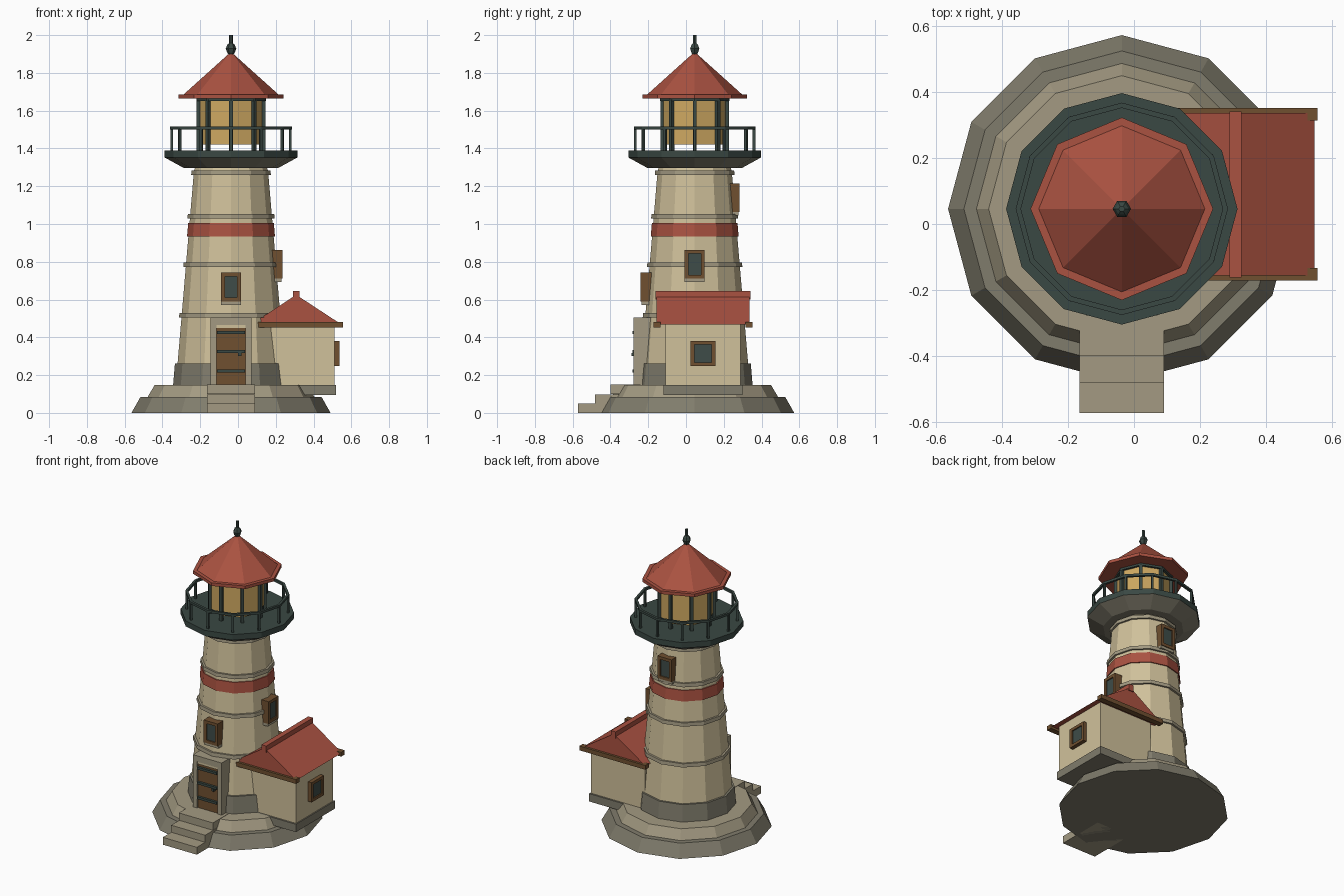
import bpy, bmesh, math
from mathutils import Matrix, Vector

cube = bpy.data.objects.get("Cube")
if cube:
    bpy.data.objects.remove(cube, do_unlink=True)

CX, CY = -0.037, 0.046      # tower axis
AX, AY = 0.308, 0.09        # annex centre


def material(name, rgb):
    m = bpy.data.materials.new(name)
    lin = [((c / 255 + 0.055) / 1.055) ** 2.4 for c in rgb] + [1]
    m.use_nodes = True
    m.diffuse_color = lin
    node = next(n for n in m.node_tree.nodes if n.type == 'BSDF_PRINCIPLED')
    node.inputs["Base Color"].default_value = lin
    return m


WALL = material("cream_plaster", (208, 193, 155))
STONE = material("light_stone", (163, 154, 130))
DARK = material("grey_stone", (128, 124, 108))
RED = material("red_paint", (170, 82, 65))
WOOD = material("brown_wood", (112, 80, 48))
IRON = material("green_black_iron", (58, 72, 67))
AMBER = material("amber_glass", (208, 170, 98))
PANE = material("dark_glass", (62, 76, 72))


def finish(name, bm, mat, loc=(0, 0, 0), turn=0):
    bmesh.ops.recalc_face_normals(bm, faces=bm.faces)
    me = bpy.data.meshes.new(name)
    bm.to_mesh(me)
    bm.free()
    me.materials.append(mat)
    ob = bpy.data.objects.new(name, me)
    ob.location = loc
    ob.rotation_euler.z = math.radians(turn)
    bpy.context.collection.objects.link(ob)
    return ob


def lathe(name, sides, profile, mat, hollow=False):
    """Faceted turning about the tower axis; hollow joins the profile into a loop."""
    bm = bmesh.new()
    rings = []
    for r, z in profile:
        rings.append([bm.verts.new((r * math.cos(math.tau * i / sides),
                                    r * math.sin(math.tau * i / sides), z))
                      for i in range(sides)])
    pairs = list(zip(rings, rings[1:]))
    if hollow:
        pairs.append((rings[-1], rings[0]))
    else:
        bm.faces.new(rings[0])
        bm.faces.new(rings[-1])
    for a, b in pairs:
        for i in range(sides):
            j = (i + 1) % sides
            bm.faces.new((a[i], a[j], b[j], b[i]))
    bmesh.ops.remove_doubles(bm, verts=bm.verts, dist=1e-5)
    return finish(name, bm, mat, (CX, CY, 0))


def boxes(name, spans, mat, loc=(0, 0, 0), turn=0):
    """One object from boxes given as (x0, x1, y0, y1, z0, z1)."""
    bm = bmesh.new()
    for x0, x1, y0, y1, z0, z1 in spans:
        mid = Vector((x0 + x1, y0 + y1, z0 + z1)) / 2
        size = Matrix.Diagonal((x1 - x0, y1 - y0, z1 - z0, 1))
        bmesh.ops.create_cube(bm, size=1, matrix=Matrix.Translation(mid) @ size)
    return finish(name, bm, mat, loc, turn)


def wall_r(z):
    return 0.198 + (1.26 - z) * 0.085


# Stepped foundation
lathe("foundation_lower", 12, [(0.527, 0), (0.479, 0.085)], DARK)
lathe("foundation_upper", 12, [(0.441, 0.085), (0.404, 0.148)], STONE)

# Tapered tower with its bands
lathe("tower_wall", 12, [(wall_r(0.14), 0.14), (wall_r(1.28), 1.28), (0.19, 1.3)], WALL)


def band(name, z0, z1, out, mat):
    lathe(name, 12, [(wall_r(z0) + out, z0), (wall_r(z1) + out, z1)], mat)


band("tower_footing", 0.148, 0.262, 0.014, DARK)
band("red_stripe", 0.934, 1.006, 0.007, RED)
for i, z in enumerate((0.505, 0.772, 1.03, 1.26)):
    band(f"stone_course_{i + 1}", z, z + 0.024, 0.013, STONE)

# Gallery and railing
lathe("gallery_corbel", 12, [(0.251, 1.297), (0.351, 1.352)], DARK)
lathe("gallery_deck", 12, [(0.351, 1.352), (0.351, 1.39)], IRON)
lathe("gallery_rail", 12, [(0.306, 1.5), (0.322, 1.5), (0.322, 1.516), (0.306, 1.516)],
      IRON, hollow=True)


def posts(name, count, r, half, z0, z1):
    bm = bmesh.new()
    for i in range(count):
        m = (Matrix.Rotation(math.tau * i / count, 4, 'Z')
             @ Matrix.Translation((r, 0, (z0 + z1) / 2))
             @ Matrix.Diagonal((half * 2, half * 2, z1 - z0, 1)))
        bmesh.ops.create_cube(bm, size=1, matrix=m)
    finish(name, bm, IRON, (CX, CY, 0))


posts("railing_posts", 12, 0.314, 0.007, 1.385, 1.505)

# Lantern room
lathe("lantern_glass", 8, [(0.168, 1.42), (0.168, 1.655)], AMBER)
posts("lantern_mullions", 8, 0.172, 0.01, 1.388, 1.66)
lathe("lantern_head_ring", 8, [(0.184, 1.65), (0.184, 1.668)], IRON)

# Lantern roof and finial
lathe("roof_eave", 8, [(0.277, 1.664), (0.277, 1.685)], RED)
lathe("lantern_roof", 8, [(0.252, 1.685), (0.004, 1.908)], RED)
lathe("finial", 6, [(0.012, 1.895), (0.02, 1.907), (0.028, 1.928), (0.02, 1.949),
                    (0.01, 1.957), (0.01, 2.0)], IRON)

# Doorway: jambs, lintel, door, straps and knob, in coordinates centred on the tower
door_at = (CX, 0, 0)
boxes("door_surround", [(-0.108, -0.077, -0.277, -0.15, 0.148, 0.505),
                        (0.077, 0.108, -0.277, -0.15, 0.148, 0.505),
                        (-0.077, 0.077, -0.277, -0.15, 0.465, 0.505)], STONE, door_at)
boxes("door_head_trim", [(-0.077, 0.077, -0.275, -0.16, 0.45, 0.465)], WALL, door_at)
boxes("door", [(-0.077, 0.077, -0.268, -0.16, 0.148, 0.45)], WOOD, door_at)
boxes("door_straps", [(-0.073, 0.073, -0.284, -0.268, z - 0.008, z + 0.008)
                      for z in (0.223, 0.324, 0.425)], IRON, door_at)
boxes("door_knob", [(0.038, 0.056, -0.288, -0.268, 0.3, 0.318)], IRON, door_at)

# Entrance steps
boxes("entrance_steps", [(-0.128, 0.128, front, -0.24, z - 0.05, z) for front, z in
                         ((-0.573, 0.05), (-0.483, 0.098), (-0.4, 0.15))], STONE, door_at)


def window(name, loc, turn, w, h, depth, sill=True):
    """Framed window facing local -y; the origin is at the centre of its front."""
    t = 0.02
    boxes(name + "_frame", [(-w, t - w, 0, depth, -h, h), (w - t, w, 0, depth, -h, h),
                            (t - w, w - t, 0, depth, h - t, h),
                            (t - w, w - t, 0, depth, -h, t - h)], WOOD, loc, turn)
    boxes(name + "_pane", [(t - w, w - t, 0.008, depth, t - h, h - t)], PANE, loc, turn)
    if sill:
        boxes(name + "_sill", [(-w, w, 0.006, depth, -h - 0.018, -h)], STONE, loc, turn)


# Tower windows climb around the tower; the last one belongs to the annex
window("front_window", (CX, -0.241, 0.666), 0, 0.053, 0.076, 0.06)
window("side_window", (0.236, CY, 0.787), 90, 0.053, 0.076, 0.06)
window("back_window", (CX, 0.284, 1.139), 180, 0.053, 0.076, 0.06)
window("annex_window", (0.538, AY, 0.314), 90, 0.066, 0.067, 0.04, sill=False)

# Annex walls and plinth
annex_at = (AX, AY, 0)
boxes("annex_plinth", [(-0.2, 0.212, -0.21, 0.21, 0.095, 0.148)], DARK, annex_at)
boxes("annex_walls", [(-0.2, 0.204, -0.198, 0.198, 0.148, 0.47)], WALL, annex_at)

# Annex gable roof as a solid prism, ridge running front to back
bm = bmesh.new()
ends = [[bm.verts.new((x, y, z)) for x, z in ((-0.24, 0.468), (0.24, 0.468), (0, 0.625))]
        for y in (-0.246, 0.246)]
for e in ends:
    bm.faces.new(e)
for i in range(3):
    j = (i + 1) % 3
    bm.faces.new((ends[0][i], ends[0][j], ends[1][j], ends[1][i]))
finish("annex_roof", bm, RED, annex_at)
boxes("annex_ridge_cap", [(-0.018, 0.018, -0.252, 0.252, 0.6, 0.645)], RED, annex_at)
boxes("annex_eave_beams", [(-0.248, 0.249, s * 0.243 - 0.019, s * 0.243 + 0.019, 0.453, 0.482)
                           for s in (-1, 1)], WOOD, annex_at)
